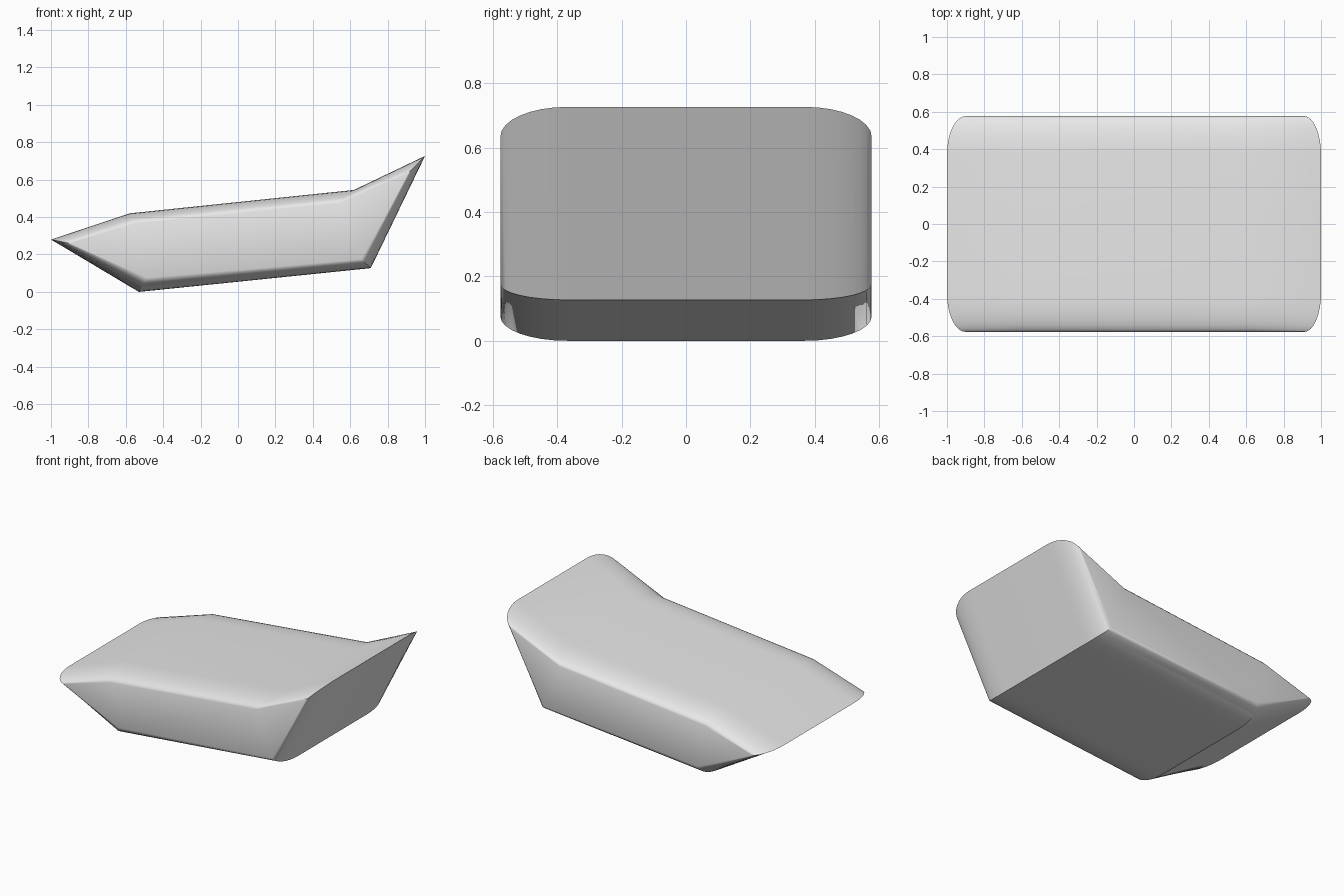
import bpy
import bmesh
from math import sin, cos, pi

cube = bpy.data.objects.get("Cube")
if cube:
    bpy.data.objects.remove(cube, do_unlink=True)

# One plain light grey
grey = bpy.data.materials.new("light_grey")
grey.use_nodes = True
colour = (0.8, 0.8, 0.8, 1)
grey.diffuse_color = colour
grey.node_tree.nodes["Principled BSDF"].inputs["Base Color"].default_value = colour

# Profile in x, z: full size along the middle, and drawn in at the side faces
middle = [(-1, .28), (-.58, .42), (.62, .545), (1, .727), (.71, .127), (-.53, 0)]
side = [(-.9, .26), (-.55, .365), (.54, .475), (.91, .635), (.66, .175), (-.49, .075)]
FLAT, WIDE, STEPS = .37, .577, 8


def section(angle):
    """Profile points at one stop of the rounded side."""
    t = 1 - cos(angle)
    y = FLAT + (WIDE - FLAT) * sin(angle)
    return [(a[0] + (b[0] - a[0]) * t, y, a[1] + (b[1] - a[1]) * t)
            for a, b in zip(middle, side)]


# Loft the sections from the front side to the back side
half = [section(pi / 2 * i / STEPS) for i in range(STEPS + 1)]
sections = [[(x, -y, z) for x, y, z in s] for s in reversed(half)] + half
bm = bmesh.new()
rings = [[bm.verts.new(p) for p in s] for s in sections]
count = len(middle)
for r, s in zip(rings, rings[1:]):
    for i in range(count):
        j = (i + 1) % count
        bm.faces.new((r[i], r[j], s[j], s[i]))
for ring in (rings[0], rings[-1]):
    bm.faces.new(ring)
bmesh.ops.recalc_face_normals(bm, faces=bm.faces[:])

mesh = bpy.data.meshes.new("wedge_body")
bm.to_mesh(mesh)
bm.free()
mesh.materials.append(grey)
body = bpy.data.objects.new("wedge_body", mesh)
bpy.context.collection.objects.link(body)

# Smooth the rounded sides, keep the long edges crisp
bpy.ops.object.select_all(action='DESELECT')
body.select_set(True)
bpy.context.view_layer.objects.active = body
bpy.ops.object.shade_smooth_by_angle(angle=pi / 6)
